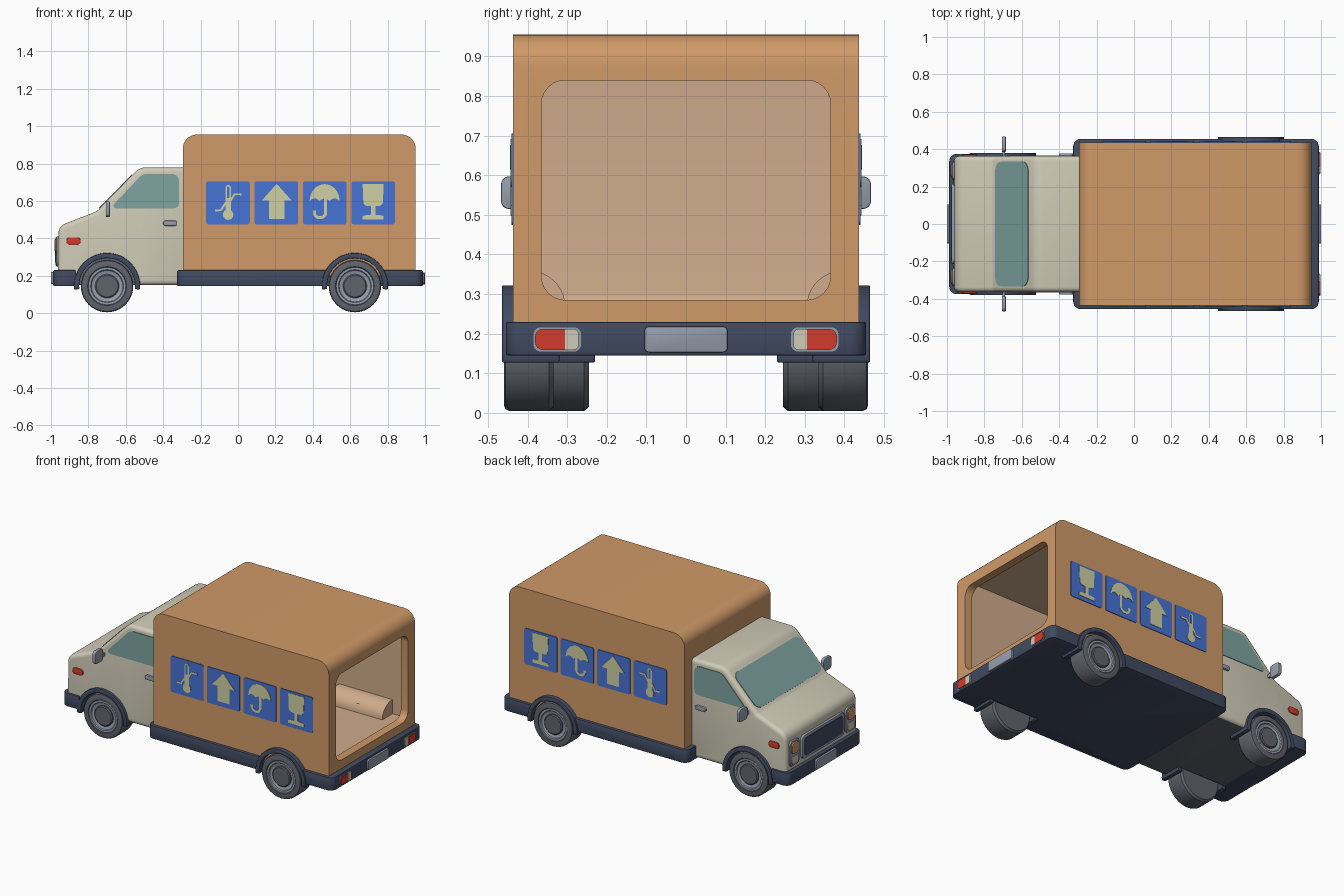
import bpy, bmesh, math
from mathutils import Vector

if "Cube" in bpy.data.objects:
    bpy.data.objects.remove(bpy.data.objects["Cube"])

def mat(name, hexcode):
    m = bpy.data.materials.new(name)
    c = [int(hexcode[i:i + 2], 16) / 255 for i in (0, 2, 4)]
    m.diffuse_color = [((v + 0.055) / 1.055) ** 2.4 if v > 0.04 else v / 12.92 for v in c] + [1]
    m.use_nodes = True
    m.node_tree.nodes["Principled BSDF"].inputs["Base Color"].default_value = m.diffuse_color
    return m

CARD, INSIDE, NAVY = mat("cardboard", "d09a68"), mat("pale_inside", "d0ac8c"), mat("navy_trim", "404a60")
CREAM, ICON, GLASS = mat("cream_paint", "d0ccb8"), mat("icon_yellow", "cfd0a4"), mat("teal_glass", "7ea4a1")
RED, BLUE = mat("red_lamp", "d23c2d"), mat("label_blue", "4673d6")
GREY, DARK = mat("metal_grey", "969fae"), mat("rubber_grey", "60646c")

def finish(name, bm, m, bevel=0, segs=3):
    bmesh.ops.recalc_face_normals(bm, faces=bm.faces)
    me = bpy.data.meshes.new(name)
    bm.to_mesh(me); bm.free()
    me.materials.append(m)
    ob = bpy.data.objects.new(name, me)
    bpy.context.collection.objects.link(ob)
    me.shade_smooth()
    me.set_sharp_from_angle(angle=math.radians(32))
    if bevel:
        b = ob.modifiers.new("bevel", 'BEVEL')
        b.width, b.segments, b.use_clamp_overlap = bevel, segs, False
        b.limit_method, b.angle_limit = 'ANGLE', math.radians(40)
        apply(ob)
    return ob

def apply(ob):
    bpy.context.view_layer.update()
    dg = bpy.context.evaluated_depsgraph_get()
    me = bpy.data.meshes.new_from_object(ob.evaluated_get(dg))
    ob.modifiers.clear()
    ob.data = me
    me.shade_smooth()
    me.set_sharp_from_angle(angle=math.radians(32))

def cut(ob, cutter):
    b = ob.modifiers.new("cut", 'BOOLEAN')
    b.operation, b.object, b.solver = 'DIFFERENCE', cutter, 'EXACT'
    apply(ob)
    bpy.data.objects.remove(cutter)

def prism(name, pts, axis, a, b, m, bevel=0, segs=3):
    """Extrude a 2D outline along an axis from a to b."""
    bm = bmesh.new()
    put = {'x': lambda p, t: (t, p[0], p[1]), 'y': lambda p, t: (p[0], t, p[1]), 'z': lambda p, t: (p[0], p[1], t)}[axis]
    A = [bm.verts.new(put(p, a)) for p in pts]
    B = [bm.verts.new(put(p, b)) for p in pts]
    bm.faces.new(A); bm.faces.new(B[::-1])
    for i in range(len(pts)):
        j = (i + 1) % len(pts)
        bm.faces.new((A[i], B[i], B[j], A[j]))
    return finish(name, bm, m, bevel, segs)

def rounded(pts, radii, n=6):
    """Fillet the corners of an outline with true arcs."""
    out = []
    for i, p in enumerate(pts):
        r = radii[i] if isinstance(radii, (list, tuple)) else radii
        p = Vector(p)
        u, v = Vector(pts[i - 1]) - p, Vector(pts[(i + 1) % len(pts)]) - p
        if r <= 0:
            out.append(tuple(p)); continue
        h = u.angle(v) / 2
        d = min(r / math.tan(h), u.length * .49, v.length * .49)
        s, e, w = p + u.normalized() * d, p + v.normalized() * d, math.sin(h)
        for k in range(n + 1):
            t = k / n
            c = ((1 - t) ** 2, 2 * w * t * (1 - t), t * t)
            out.append(tuple((s * c[0] + p * c[1] + e * c[2]) / sum(c)))
    return out

def rrect(x0, x1, z0, z1, r, n=6):
    return rounded([(x0, z0), (x1, z0), (x1, z1), (x0, z1)], r, n)

def arc(cx, cz, rx, rz, a0, a1, n):
    return [(cx + rx * math.cos(math.radians(a0 + (a1 - a0) * i / n)),
             cz + rz * math.sin(math.radians(a0 + (a1 - a0) * i / n))) for i in range(n + 1)]

def ribbon(pts, w):
    """Outline of a line of constant width."""
    L, R = [], []
    for i, p in enumerate(pts):
        t = Vector(pts[min(i + 1, len(pts) - 1)]) - Vector(pts[max(i - 1, 0)])
        n = Vector((-t.y, t.x)).normalized() * w / 2
        L.append(tuple(Vector(p) + n)); R.append(tuple(Vector(p) - n))
    return L + R[::-1]

def lathe(name, prof, cx, cz, side, m, n=40):
    """Turn a (radius, y) profile about a wheel axle."""
    bm = bmesh.new()
    vs = [bm.verts.new((cx + r, y * side, cz)) for r, y in prof]
    es = [bm.edges.new(p) for p in zip(vs, vs[1:])]
    bmesh.ops.spin(bm, geom=vs + es, cent=(cx, 0, cz), axis=(0, 1, 0), angle=2 * math.pi, steps=n)
    bmesh.ops.remove_doubles(bm, verts=bm.verts, dist=1e-5)
    return finish(name, bm, m)

def recolour(ob, m, rule):
    ob.data.materials.append(m)
    for f in ob.data.polygons:
        if rule(f.center, f.normal):
            f.material_index = len(ob.data.materials) - 1

FX, RX, WZ = -0.7, 0.625, 0.145   # axle positions

# cargo box: rounded profile, hollowed, with a rear opening
box = prism("cargo_box", rounded([(-.295, .2), (.95, .2), (.95, .955), (-.295, .955)], [0, 0, .075, .075], 8),
            'y', -.437, .437, CARD)
cut(box, prism("cutter", rrect(-.255, .90, .27, .92, .03), 'y', -.41, .41, CARD))
cut(box, prism("cutter", rrect(-.365, .365, .285, .84, .06), 'x', .8, 1.1, CARD))
recolour(box, INSIDE, lambda c, n: -.27 < c.x < .905 and abs(c.y) < .42 and .25 < c.z < .93)

# navy skirt under the box, and front bumper
skirt = prism("box_skirt", rrect(-.325, .988, -.455, .455, .04), 'z', .145, .23, NAVY, .006, 2)
prism("front_bumper", rounded([(-.988, -.375), (-.865, -.375), (-.865, .375), (-.988, .375)], [.04, 0, 0, .04]),
      'z', .145, .23, NAVY, .006, 2)

# cab body
cab = prism("cab", rounded([(-.965, .15), (-.27, .15), (-.27, .78), (-.525, .78), (-.755, .545), (-.96, .465)],
                           [.03, 0, 0, .08, .05, .06]), 'y', -.363, .363, CREAM, .025, 4)

# wheel wells
for s in (-1, 1):
    for body, x, y0 in ((cab, FX, .23), (skirt, RX, .325)):
        cut(body, prism("cutter", arc(x, WZ, .16, .16, 0, 350, 35), 'y', s * y0, s * .6, NAVY))
recolour(cab, DARK, lambda c, n: n.z < -.9 and c.z < .2 or
         (.2 < abs(c.y) < .34 and math.hypot(c.x - FX, c.z - WZ) < .17))

# windscreen lying on the slope
ws = prism("windscreen", rrect(-.125, .125, -.333, .333, .045), 'z', -.004, .004, GLASS)
ws.location, ws.rotation_euler = (-.652, 0, .650), (0, -math.atan2(.235, .23), 0)

# grille and plates
prism("grille_frame", rrect(-.215, .215, .255, .405, .03), 'x', -.95, -.976, GREY, .004, 2)
prism("grille", rrect(-.195, .195, .272, .388, .022), 'x', -.96, -.979, NAVY)
prism("front_plate", rrect(-.105, .105, .155, .22, .012), 'x', -.98, -1, GREY, .003, 2)
prism("rear_plate", rrect(-.105, .105, .153, .218, .012), 'x', .98, 1, GREY, .003, 2)

def icon(name, pts, s):
    prism(name, pts, 'y', s * .438, s * .4435, ICON)

for s in (-1, 1):
    tag = "right" if s < 0 else "left"
    Y = lambda a, b: sorted((s * a, s * b))

    # wheels and arches
    for x, o, inner, end in ((FX, .37, .23, .38), (RX, .459, .32, .465)):
        w = ("front_" if x < 0 else "rear_") + tag
        lathe(w + "_tyre", [(0, o - .125), (.13, o - .125), (.14, o - .113), (.14, o - .012), (.136, o - .003),
                            (.128, o), (.104, o), (.1, o - .006), (.1, o - .022), (0, o - .022)], x, WZ, s, DARK)
        lathe(w + "_rim", [(.1, o - .02), (.1, o - .003), (.088, o - .003), (.084, o - .01), (.07, o - .016),
                           (0, o - .016)], x, WZ, s, GREY)
        lathe(w + "_hub", [(.064, o - .018), (.064, o - .008), (.058, o - .003), (0, o - .003)], x, WZ, s, DARK)
        prism(w + "_arch", ribbon(arc(x, WZ, .163, .163, -6, 186, 32), .028), 'y', s * inner, s * end, NAVY, .004, 2)

    # quarter-round wheel cover inside the box
    prism("inner_cover_" + tag, [(s * y, z) for y, z in [(.412, .265), (.412, .36)] + arc(.4, .27, .095, .09, 90, 180, 10)],
          'x', .43, .81, INSIDE)

    # cab side details
    prism("side_window_" + tag, rounded([(-.685, .56), (-.315, .56), (-.315, .745), (-.51, .745)],
                                        [.015, .03, .04, .06]), 'y', s * .358, s * .367, GLASS)
    prism("door_handle_" + tag, rrect(-.4, -.325, .467, .495, .014), 'y', s * .355, s * .377, GREY, .004, 2)
    prism("side_marker_" + tag, rrect(-.917, -.842, .365, .405, .018), 'y', s * .355, s * .371, RED, .003, 2)
    prism("mirror_" + tag, rrect(*Y(.385, .467), .515, .597, .02), 'x', -.707, -.685, GREY, .004, 2)
    prism("mirror_arm_" + tag, rrect(*Y(.35, .4), .535, .555, .005), 'x', -.702, -.69, GREY)

    # headlights and tail lights
    prism("headlight_bezel_" + tag, rrect(*Y(.235, .332), .25, .41, .025), 'x', -.95, -.972, GREY, .004, 2)
    prism("headlight_" + tag, rrect(*Y(.247, .32), .328, .398, .02), 'x', -.96, -.98, CARD, .004, 2)
    prism("front_signal_" + tag, rrect(*Y(.247, .32), .263, .31, .015), 'x', -.96, -.977, CREAM, .003, 2)
    prism("tail_bezel_" + tag, rrect(*Y(.265, .385), .155, .216, .018), 'x', .98, .991, GREY)
    prism("tail_lamp_" + tag, rounded([(s * .306, .159), (s * .381, .159), (s * .381, .212), (s * .306, .212)],
                                      [0, .02, .02, 0]), 'x', .98, .997, RED)
    prism("tail_reverse_" + tag, rounded([(s * .306, .159), (s * .271, .159), (s * .271, .212), (s * .306, .212)],
                                         [0, .014, .014, 0]), 'x', .98, .996, CREAM)

    # label tiles
    for i, x in enumerate((-.17, .088, .347, .606)):
        prism("label_%d_%s" % (i, tag), rrect(x, x + .233, .475, .705, .012), 'y', s * .434, s * .441, BLUE)

    # thermometer symbol
    icon("thermo_tube", rrect(-.068, -.038, .53, .685, .015), s)
    prism("thermo_gap", rrect(-.060, -.046, .615, .677, .007), 'y', s * .438, s * .4445, BLUE)
    icon("thermo_bulb", arc(-.053, .527, .028, .028, 0, 345, 23), s)
    icon("thermo_low", ribbon([(-.122, .55), (-.092, .55), (-.065, .592)], .011), s)
    icon("thermo_high", ribbon([(-.041, .6), (-.018, .636), (.02, .636)], .011), s)

    # upward arrow symbol
    icon("arrow", [(.207, .692), (.287, .602), (.249, .602), (.249, .505), (.165, .505), (.165, .602), (.127, .602)], s)

    # umbrella symbol
    scallop = [(.383 + .16 * k / 18, .6 + .014 * abs(math.sin(math.pi * k / 6))) for k in range(1, 18)]
    icon("umbrella_top", arc(.463, .6, .08, .09, 0, 180, 20) + scallop, s)
    icon("umbrella_handle", ribbon([(.468, .62), (.468, .56)] + arc(.438, .535, .03, .024, 0, -180, 12) + [(.408, .548)],
                                   .016), s)

    # goblet symbol
    icon("goblet", rounded([(.666, .692), (.779, .692), (.774, .575), (.734, .572), (.734, .525), (.779, .523), (.779, .5),
                            (.666, .5), (.666, .523), (.711, .525), (.711, .572), (.671, .575)],
                           [0, 0, .045, .004, .006, .01, 0, 0, .01, .006, .004, .045], 5), s)
